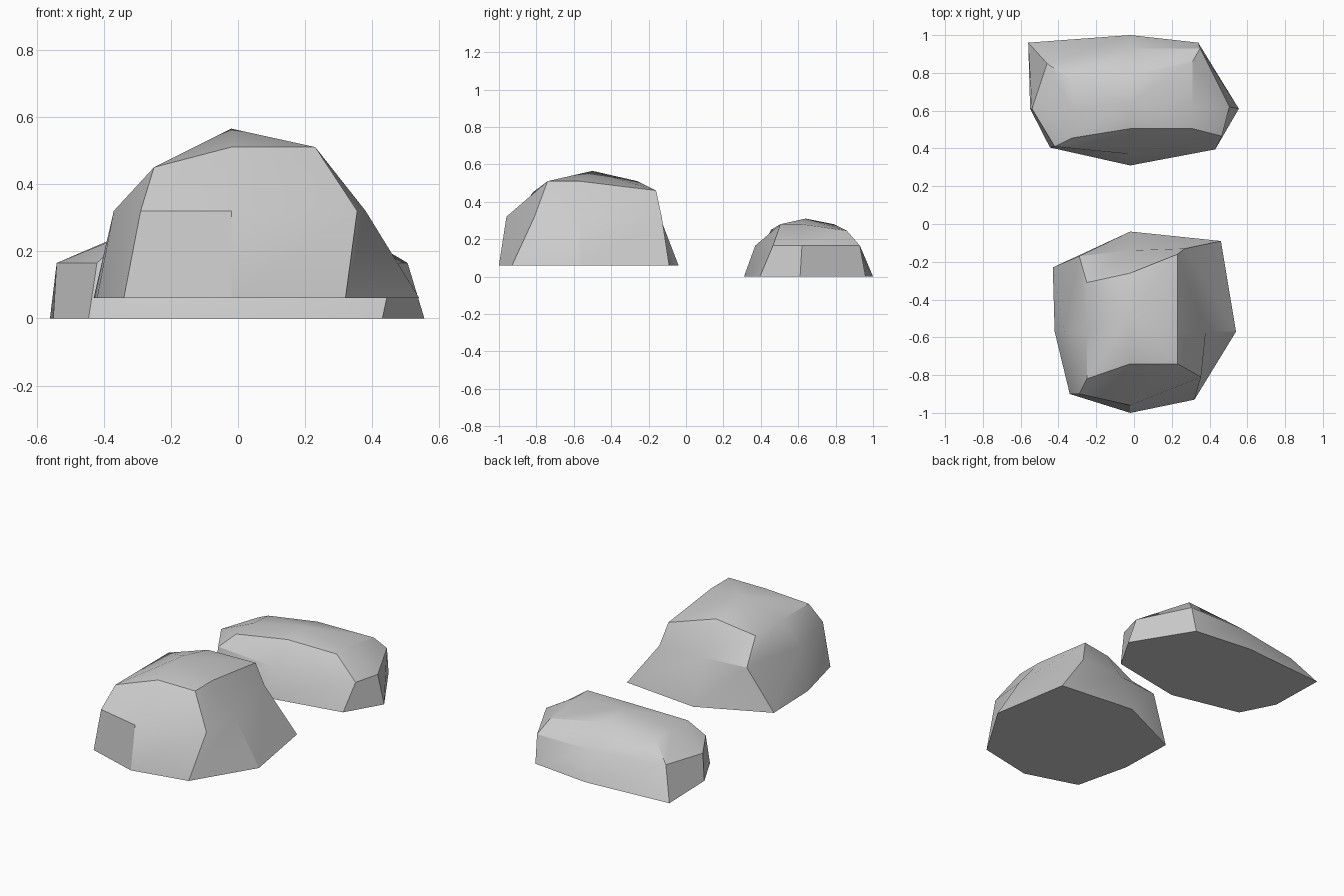
import bpy, bmesh, math


def make_rock(name, rings, apex):
    """Loft eight-sided outlines upward and close them with a peak."""
    bm = bmesh.new()
    loops = []
    for heights, outline in rings:
        loops.append([bm.verts.new((x, y, z)) for (x, y), z in zip(outline, heights)])
    bm.faces.new(loops[0][::-1])
    for low, high in zip(loops, loops[1:]):
        for i in range(8):
            j = (i + 1) % 8
            bm.faces.new((low[i], low[j], high[j], high[i]))
    peak = bm.verts.new(apex)
    for i in range(8):
        bm.faces.new((loops[-1][i], loops[-1][(i + 1) % 8], peak))
    bmesh.ops.recalc_face_normals(bm, faces=bm.faces[:])
    mesh = bpy.data.meshes.new(name)
    bm.to_mesh(mesh)
    bm.free()
    rock = bpy.data.objects.new(name, mesh)
    bpy.context.collection.objects.link(rock)
    bpy.ops.object.select_all(action='DESELECT')
    rock.select_set(True)
    bpy.context.view_layer.objects.active = rock
    bpy.ops.object.shade_smooth_by_angle(angle=math.radians(30))
    return rock


# Tall front boulder: outlines run counter-clockwise from the front
make_rock("large_rock", [
    ([0.06] * 8,
     [(-0.02, -1.0), (0.32, -0.93), (0.54, -0.57), (0.46, -0.09),
      (-0.02, -0.04), (-0.43, -0.23), (-0.42, -0.57), (-0.34, -0.90)]),
    ([0.32] * 8,
     [(-0.02, -0.96), (0.355, -0.81), (0.38, -0.57), (0.27, -0.13),
      (-0.02, -0.14), (-0.29, -0.17), (-0.37, -0.57), (-0.29, -0.90)]),
    ([0.51, 0.51, 0.51, 0.46, 0.51, 0.45, 0.45, 0.45],
     [(-0.02, -0.74), (0.23, -0.74), (0.23, -0.57), (0.23, -0.16),
      (-0.02, -0.26), (-0.25, -0.31), (-0.25, -0.57), (-0.25, -0.82)]),
], (-0.02, -0.50, 0.565))

# Low, wide rear boulder
make_rock("small_rock", [
    ([0.0] * 8,
     [(-0.02, 0.31), (0.43, 0.395), (0.555, 0.61), (0.34, 0.96),
      (-0.02, 1.0), (-0.56, 0.96), (-0.55, 0.61), (-0.445, 0.405)]),
    ([0.165] * 8,
     [(-0.02, 0.37), (0.465, 0.465), (0.505, 0.62), (0.35, 0.93),
      (-0.02, 0.93), (-0.46, 0.85), (-0.54, 0.61), (-0.42, 0.41)]),
    ([0.28, 0.28, 0.28, 0.245, 0.28, 0.245, 0.255, 0.25],
     [(-0.02, 0.505), (0.31, 0.505), (0.31, 0.62), (0.31, 0.86),
      (-0.02, 0.79), (-0.33, 0.76), (-0.33, 0.61), (-0.33, 0.455)]),
], (-0.02, 0.64, 0.31))
